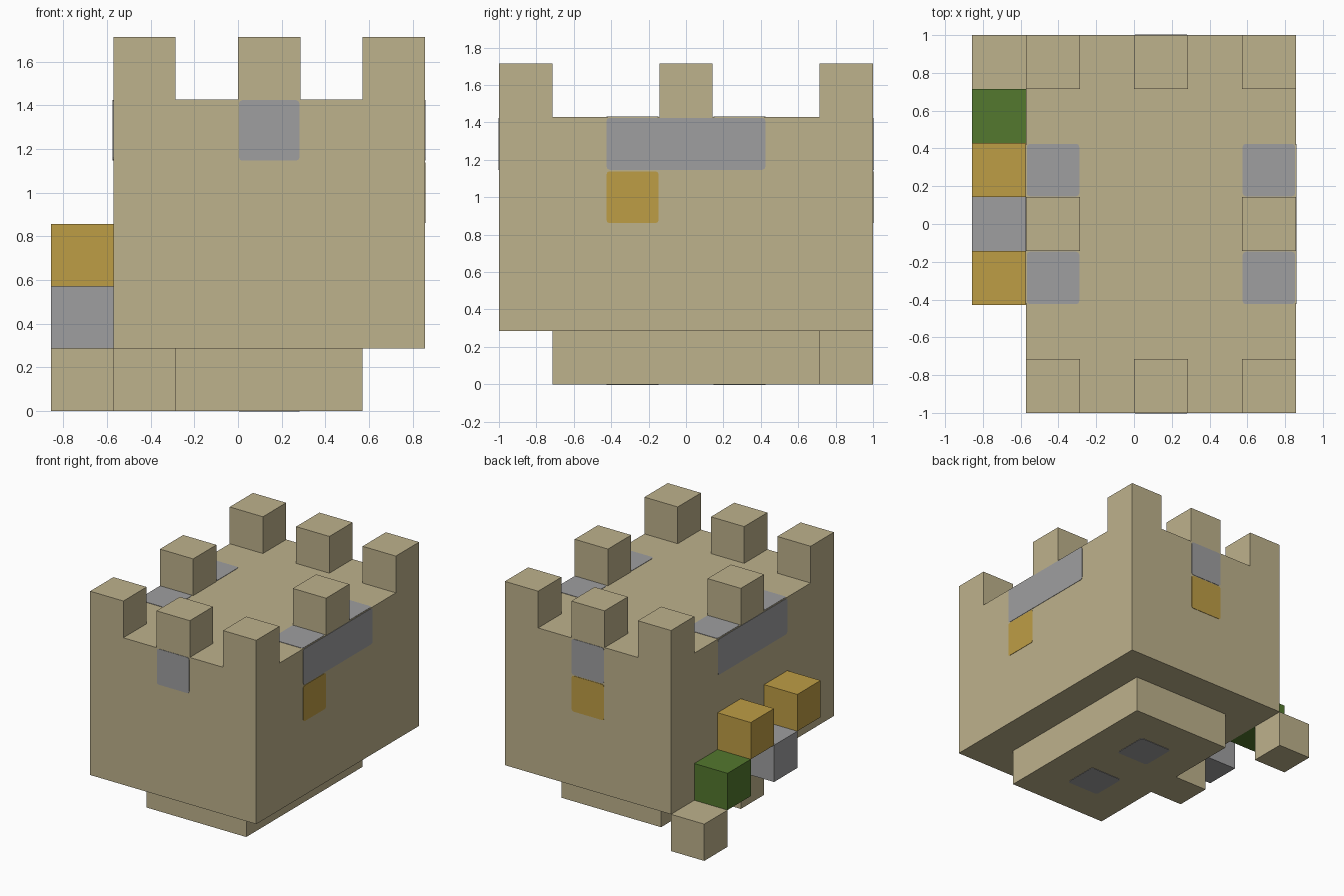
import bpy, bmesh
from math import radians
from mathutils import Vector

cube = bpy.data.objects.get("Cube")
if cube:
    bpy.data.objects.remove(cube, do_unlink=True)

U = 2 / 7                              # edge of one block
ORIGIN = Vector((-3 * U, -3.5 * U, 0))  # corner of the block grid


def material(name, rgb):
    linear = [((c / 255 + 0.055) / 1.055) ** 2.4 for c in rgb] + [1]
    mat = bpy.data.materials.new(name)
    mat.use_nodes = True
    mat.diffuse_color = linear
    shader = mat.node_tree.nodes["Principled BSDF"]
    shader.inputs["Base Color"].default_value = linear
    shader.inputs["Roughness"].default_value = 0.9
    return mat


SAND = material("sandstone", (190, 178, 140))
GREY = material("grey stone", (159, 159, 160))
GOLD = material("gold", (190, 157, 69))
GREEN = material("green", (83, 120, 46))


def finish(bm, name, mat):
    bmesh.ops.recalc_face_normals(bm, faces=bm.faces)
    mesh = bpy.data.meshes.new(name)
    bm.to_mesh(mesh)
    bm.free()
    mesh.materials.append(mat)
    obj = bpy.data.objects.new(name, mesh)
    bpy.context.collection.objects.link(obj)
    return obj


def add_box(bm, lo, hi):
    """Add a box between two corners."""
    verts = bmesh.ops.create_cube(bm, size=1)["verts"]
    for v in verts:
        v.co = Vector([hi[a] if v.co[a] > 0 else lo[a] for a in range(3)])


def cells(xs, ys, zs):
    return {(x, y, z) for x in xs for y in ys for z in zs}


def blocks(name, filled, mat):
    """Merge unit blocks into one closed shell with clean flat faces."""
    bm = bmesh.new()
    for c in sorted(filled):
        corner = ORIGIN + Vector(c) * U
        add_box(bm, corner, corner + Vector((U, U, U)))
    bmesh.ops.remove_doubles(bm, verts=bm.verts, dist=0.001)
    # Faces between two filled blocks are inside the shell
    inner = []
    for f in bm.faces:
        mid, n = f.calc_center_median(), f.normal
        sides = [(mid + n * s * U / 2 - ORIGIN) / U for s in (-1, 1)]
        if all(tuple(int(v // 1) for v in p) in filled for p in sides):
            inner.append(f)
    bmesh.ops.delete(bm, geom=inner, context="FACES")
    bmesh.ops.dissolve_limit(bm, angle_limit=radians(1), verts=bm.verts, edges=bm.edges)
    return finish(bm, name, mat)


def panel(name, axis, side, lo, hi, mat):
    """Thin round-cornered plate over a range of blocks on one surface."""
    pad, depth, radius = 0.004, 0.003, 0.016
    a = ORIGIN + Vector(lo) * U + Vector((pad, pad, pad))
    b = ORIGIN + Vector(hi) * U - Vector((pad, pad, pad))
    surface = ORIGIN[axis] + side[0] * U
    a[axis], b[axis] = sorted((surface, surface + side[1] * depth))
    bm = bmesh.new()
    add_box(bm, a, b)
    corners = [e for e in bm.edges
               if abs((e.verts[0].co - e.verts[1].co).normalized()[axis]) > 0.9]
    bmesh.ops.bevel(bm, geom=corners, offset=radius, segments=2, profile=0.5,
                    affect="EDGES")
    return finish(bm, name, mat)


# Keep with battlements round the roof
merlons = cells((1, 3, 5), (0, 6), (5,)) | cells((1, 5), (3,), (5,))
blocks("keep", cells(range(1, 6), range(7), range(1, 5)) | merlons, SAND)

# Recessed base with a doorstep on one side
blocks("base", cells(range(2, 5), range(1, 6), (0,)) | {(1, 3, 0)}, SAND)

# Loose blocks climbing along the side wall
for name, cell, mat in (
    ("step_sand", (0, 6, 0), SAND),
    ("step_green", (0, 5, 1), GREEN),
    ("step_gold_back", (0, 4, 2), GOLD),
    ("step_grey", (0, 3, 1), GREY),
    ("step_gold_front", (0, 2, 2), GOLD),
):
    blocks(name, {cell}, mat)

# Painted panels on the front and back walls
FRONT, BACK = (0, -1), (7, 1)
for label, side in (("front", FRONT), ("back", BACK)):
    panel(label + "_panel", 1, side, (3, 0, 4), (4, 0, 5), GREY)
panel("back_gold_panel", 1, BACK, (3, 0, 3), (4, 0, 4), GOLD)

# Painted strips on the side walls
LEFT, RIGHT = (6, 1), (1, -1)
for label, side in (("left", LEFT), ("right", RIGHT)):
    panel(label + "_strip", 0, side, (0, 2, 4), (0, 5, 5), GREY)
panel("left_gold_panel", 0, LEFT, (0, 2, 3), (0, 3, 4), GOLD)

# Painted panels on the roof and under the base
for y in (2, 4):
    for x in (1, 5):
        panel("roof_panel", 2, (5, 1), (x, y, 0), (x + 1, y + 1, 0), GREY)
    panel("underside_panel", 2, (0, -1), (3, y, 0), (4, y + 1, 0), GREY)
